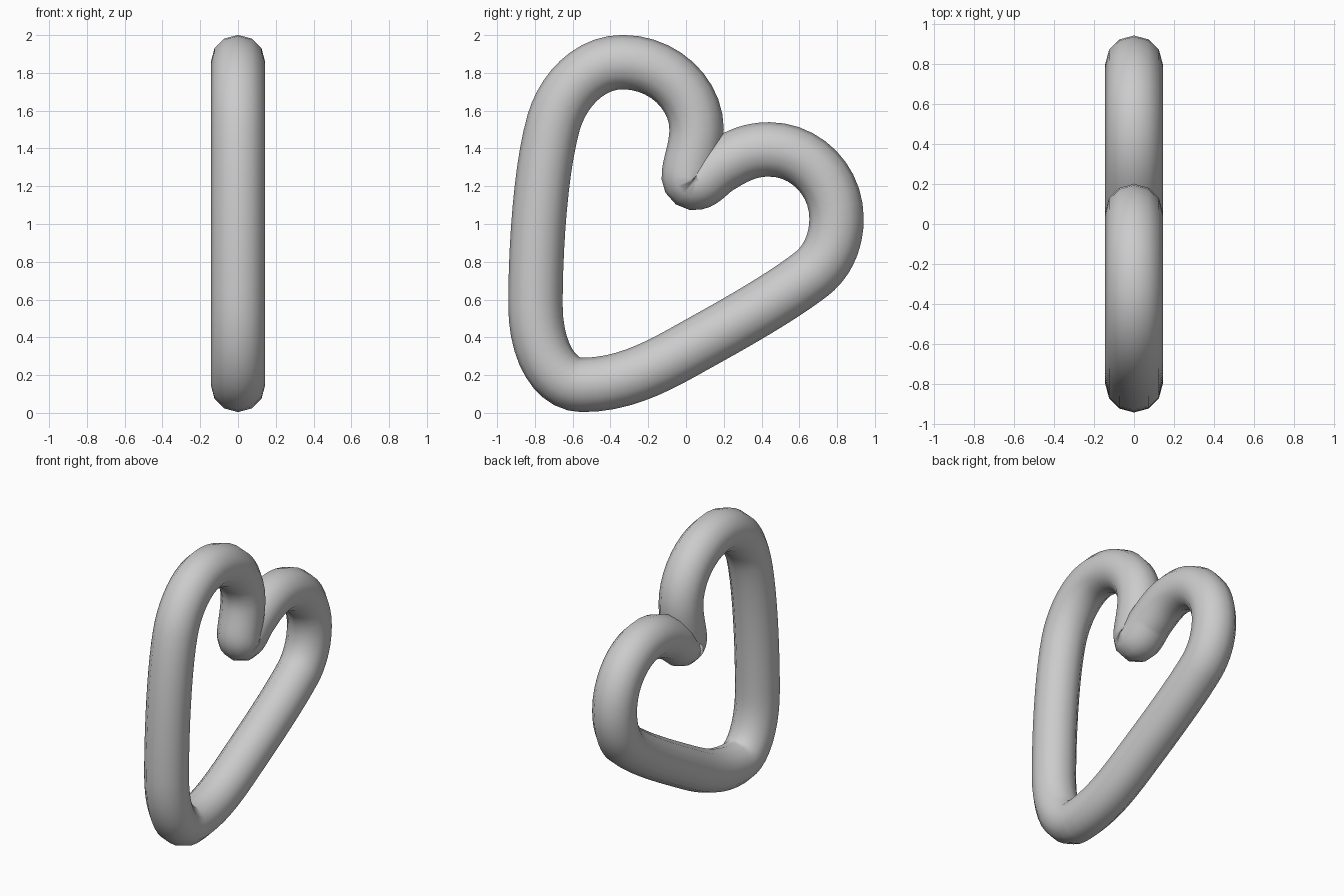
import bpy
from math import hypot

if "Cube" in bpy.data.objects:
    bpy.data.objects.remove(bpy.data.objects["Cube"])

# Heart centre line in the YZ plane:
# (y, z), travel direction (dy, dz), handle length before, handle length after
PATH = [
    ((0.028, 1.222), (-0.85, 0.53), 0.05, 0.05),    # notch
    ((0.056, 1.50), (0, 1), 0.13, 0.19),            # upper lobe, inner side
    ((-0.335, 1.857), (-1, 0), 0.215, 0.18),        # upper lobe, top
    ((-0.70, 1.54), (-0.28, -0.96), 0.17, 0.25),    # upper lobe, outer side
    ((-0.797, 0.57), (0, -1), 0.30, 0.25),          # long side
    ((-0.55, 0.148), (1, 0), 0.14, 0.25),           # tip
    ((0.09, 0.38), (0.875, 0.485), 0.22, 0.20),     # other long side
    ((0.664, 0.735), (0.79, 0.61), 0.20, 0.09),     # lower lobe, outer side
    ((0.797, 1.03), (0, 1), 0.14, 0.20),            # lower lobe, end
    ((0.44, 1.395), (-1, 0), 0.195, 0.12),          # lower lobe, top
    ((0.17, 1.30), (-0.86, -0.51), 0.09, 0.05),     # lower lobe, inner side
]
RADIUS = 0.144

# Round tube swept along the closed heart
curve = bpy.data.curves.new("heart_tube", 'CURVE')
curve.dimensions = '3D'
curve.resolution_u = 10
curve.bevel_depth = RADIUS
curve.bevel_resolution = 4
spline = curve.splines.new('BEZIER')
spline.bezier_points.add(len(PATH) - 1)
spline.use_cyclic_u = True
for p, ((y, z), (dy, dz), before, after) in zip(spline.bezier_points, PATH):
    n = hypot(dy, dz)
    dy, dz = dy / n, dz / n
    p.handle_left_type = p.handle_right_type = 'FREE'
    p.co = (0, y, z)
    p.handle_left = (0, y - dy * before, z - dz * before)
    p.handle_right = (0, y + dy * after, z + dz * after)

heart = bpy.data.objects.new("heart_tube", curve)
bpy.context.collection.objects.link(heart)

# Convert to a smooth-shaded mesh
bpy.context.view_layer.objects.active = heart
heart.select_set(True)
bpy.ops.object.convert(target='MESH')
bpy.ops.object.shade_smooth()
